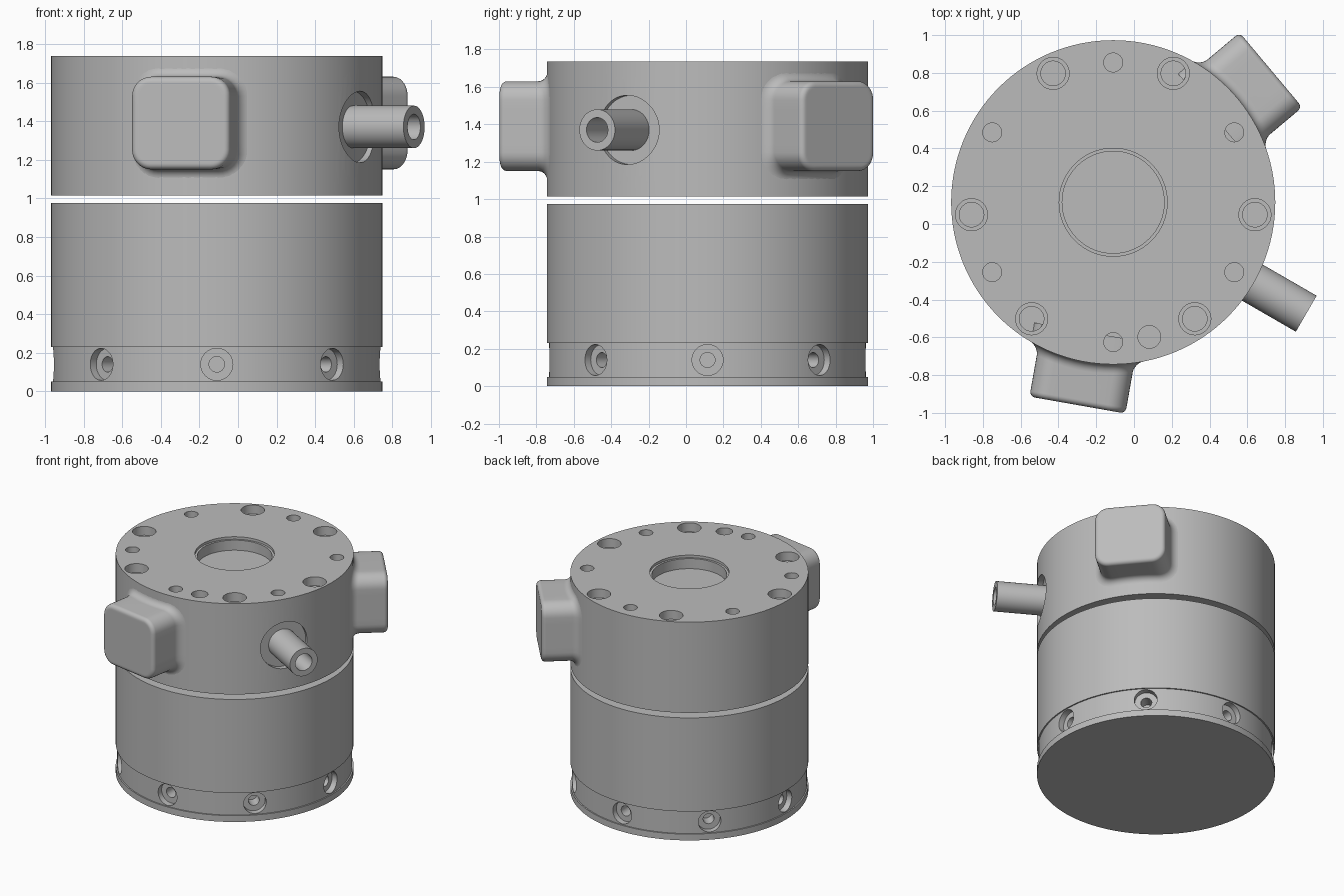
import bpy, bmesh, math
from mathutils import Matrix, Vector

if "Cube" in bpy.data.objects:
    bpy.data.objects.remove(bpy.data.objects["Cube"], do_unlink=True)

CX, CY, R = -0.11, 0.115, 0.858
BASE = Matrix.Translation((CX, CY, 0))

grey = bpy.data.materials.new("plain grey")
grey.use_nodes = True
grey.diffuse_color = (0.5, 0.5, 0.5, 1)
grey.node_tree.nodes["Principled BSDF"].inputs["Base Color"].default_value = (0.5, 0.5, 0.5, 1)


def skin(bm, rings):
    """Join equal rings of points into a closed solid."""
    vs = [[bm.verts.new(p) for p in ring] for ring in rings]
    n = len(vs[0])
    for a, b in zip(vs, vs[1:]):
        for i in range(n):
            j = (i + 1) % n
            bm.faces.new((a[i], a[j], b[j], b[i]))
    bm.faces.new(vs[0][::-1])
    bm.faces.new(vs[-1])


def lathe(bm, profile, matrix, n=32):
    """Turn (radius, height) points about the local z axis."""
    turn = [2 * math.pi * i / n for i in range(n)]
    skin(bm, [[matrix @ Vector((r * math.cos(t), r * math.sin(t), z)) for t in turn]
              for r, z in profile])


def radial(angle, z):
    """Frame whose z axis points outward from the body axis; local y is up."""
    return (BASE @ Matrix.Translation((0, 0, z))
            @ Matrix.Rotation(math.radians(angle), 4, 'Z')
            @ Matrix(((0, 0, 1, 0), (1, 0, 0, 0), (0, 1, 0, 0), (0, 0, 0, 1))))


def polar(angle, radius, z):
    a = math.radians(angle)
    return BASE @ Matrix.Translation((radius * math.cos(a), radius * math.sin(a), z))


def finish(name, bm):
    bmesh.ops.recalc_face_normals(bm, faces=bm.faces)
    me = bpy.data.meshes.new(name)
    bm.to_mesh(me)
    bm.free()
    me.materials.append(grey)
    ob = bpy.data.objects.new(name, me)
    bpy.context.collection.objects.link(ob)
    return ob


def select(ob):
    bpy.ops.object.select_all(action='DESELECT')
    ob.select_set(True)
    bpy.context.view_layer.objects.active = ob


def smooth(ob):
    select(ob)
    bpy.ops.object.shade_smooth_by_angle(angle=math.radians(30))


def cut(ob, cutter):
    cutter.hide_render = True
    mod = ob.modifiers.new("holes", 'BOOLEAN')
    mod.operation, mod.solver, mod.object = 'DIFFERENCE', 'EXACT', cutter
    select(ob)
    bpy.ops.object.modifier_apply(modifier=mod.name)
    bpy.data.objects.remove(cutter, do_unlink=True)


# Lower body with its shallow band
bm = bmesh.new()
lathe(bm, [(R, 0), (R, 0.05), (R - 0.01, 0.05), (R - 0.01, 0.23), (R, 0.23), (R, 0.975)], BASE, 128)
lower = finish("lower_body", bm)

# Counterbored screw holes around the band
bm = bmesh.new()
for k in range(8):
    lathe(bm, [(0.04, 0.7), (0.04, 0.8), (0.083, 0.8), (0.083, 0.95)], radial(45 * k, 0.14))
cut(lower, finish("band_hole_cutter", bm))
smooth(lower)

# Upper body
TOP = 1.737
bm = bmesh.new()
lathe(bm, [(R, 1.015), (R, TOP)], BASE, 128)
upper = finish("upper_body", bm)

# Centre recess, bolt holes, plain holes and pipe seat
bm = bmesh.new()
lathe(bm, [(0.27, TOP - 0.1), (0.27, TOP - 0.02), (0.286, TOP - 0.02), (0.286, TOP + 0.1)], BASE, 64)
for a in (65, 115, 185, 235, 305, 355):
    lathe(bm, [(0.065, -0.16), (0.065, -0.07), (0.085, -0.07), (0.085, 0.1)], polar(a, 0.753, TOP))
for k in range(6):
    lathe(bm, [(0.05, -0.1), (0.05, 0.1)], polar(30 + 60 * k, 0.74, TOP))
lathe(bm, [(0.06, -0.1), (0.06, 0.1)], polar(-75, 0.738, TOP))
lathe(bm, [(0.185, 0.815), (0.185, 1.0)], radial(-30, 1.37), 64)
cut(upper, finish("upper_hole_cutter", bm))
smooth(upper)

# Hollow pipe
bm = bmesh.new()
lathe(bm, [(0.11, 0.78), (0.11, 1.18), (0.066, 1.18), (0.066, 0.9)], radial(-30, 1.37), 48)
smooth(finish("pipe", bm))


def rounded_rect(w, h, c, steps=8):
    """Half width w, half height h, corner radius c."""
    pts = []
    for q, (sx, sy) in enumerate(((1, 1), (-1, 1), (-1, -1), (1, -1))):
        # Corner arc, then extra points along the next straight side
        for i in range(steps + 1):
            t = math.pi / 2 * (q + i / steps)
            pts.append((sx * (w - c) + c * math.cos(t), sy * (h - c) + c * math.sin(t)))
        for i in range(1, 6):
            s = 1 - i / 3
            pts.append(((sx * (w - c) * s, sy * h), (sx * w, sy * (h - c) * s))[q % 2])
    return pts


def housing(name, angle, out=1.09, w=0.258, h=0.24, c=0.1, fillet=0.05, edge=0.03):
    frame = radial(angle, 1.39)

    def ring(grow, depth):
        return [frame @ Vector((u, v, depth(u))) for u, v in rounded_rect(w + grow, h + grow, c + grow)]

    def on_body(lift):
        return lambda u: math.sqrt(R * R - u * u) + lift

    rings = [ring(fillet, lambda u: 0.7)]
    arc = [math.pi / 2 * i / 6 for i in range(7)]
    # Fillet that follows the round body
    rings += [ring(fillet * (1 - math.sin(t)), on_body(fillet * (1 - math.cos(t)) - 0.001)) for t in arc]
    # Rounded outer edge and flat face
    rings += [ring(edge * (math.cos(t) - 1), lambda u, t=t: out - edge + edge * math.sin(t)) for t in arc]
    rings.append(ring(-edge - 0.01, lambda u: out))
    bm = bmesh.new()
    skin(bm, rings)
    smooth(finish(name, bm))


housing("front_housing", -100)
housing("back_left_housing", 40)
